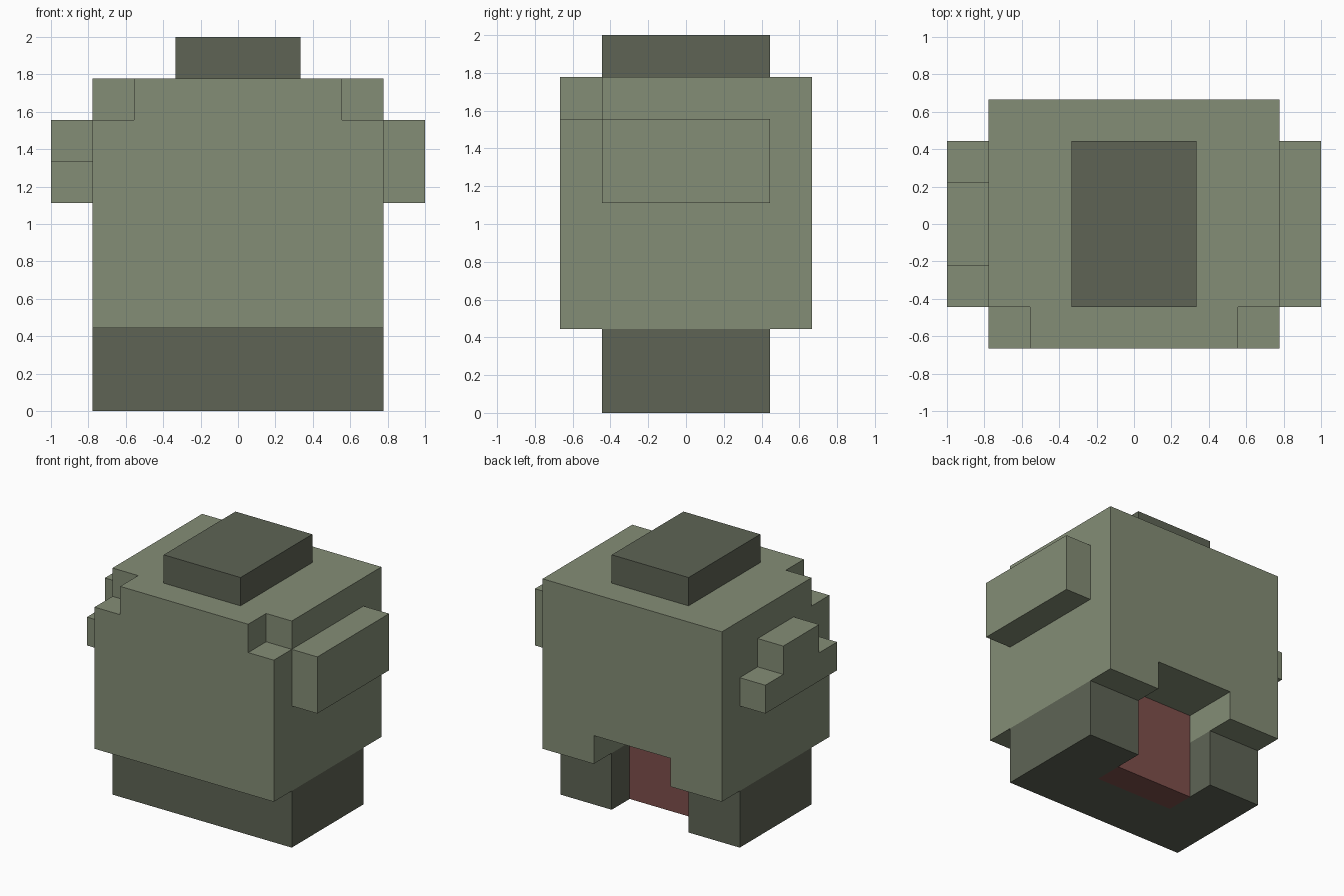
import bpy
import bmesh
from mathutils import Vector

if "Cube" in bpy.data.objects:
    bpy.data.objects.remove(bpy.data.objects["Cube"], do_unlink=True)

U = 2 / 9  # edge length of one block


def make_material(name, rgb):
    lin = [((c / 255 + 0.055) / 1.055) ** 2.4 for c in rgb] + [1.0]
    mat = bpy.data.materials.new(name)
    mat.use_nodes = True
    mat.diffuse_color = lin
    mat.node_tree.nodes["Principled BSDF"].inputs["Base Color"].default_value = lin
    return mat


SAGE = make_material("sage_green", (132, 141, 118))
OLIVE = make_material("dark_olive", (94, 100, 85))
RED = make_material("dull_red", (126, 79, 75))


def box(name, low, high, mat=None):
    """Axis-aligned box between two corners, measured in blocks."""
    low, high = Vector(low) * U, Vector(high) * U
    bm = bmesh.new()
    bmesh.ops.create_cube(bm, size=1)
    bmesh.ops.scale(bm, vec=high - low, verts=bm.verts)
    bmesh.ops.translate(bm, vec=(low + high) / 2, verts=bm.verts)
    mesh = bpy.data.meshes.new(name)
    bm.to_mesh(mesh)
    bm.free()
    if mat:
        mesh.materials.append(mat)
    obj = bpy.data.objects.new(name, mesh)
    bpy.context.collection.objects.link(obj)
    return obj


def cut(obj, low, high):
    """Remove a box-shaped notch and bake the result."""
    cutter = box("cutter", low, high)
    cutter.hide_render = True
    mod = obj.modifiers.new("notch", 'BOOLEAN')
    mod.operation = 'DIFFERENCE'
    mod.solver = 'EXACT'
    mod.object = cutter
    bpy.context.view_layer.objects.active = obj
    bpy.ops.object.modifier_apply(modifier=mod.name)
    bpy.data.objects.remove(cutter, do_unlink=True)


# Main body with notched front top corners and a rear opening
body = box("body", (-3.5, -3, 2), (3.5, 3, 8), SAGE)
for x0, x1 in ((-4, -2.5), (2.5, 4)):
    cut(body, (x0, -4, 7), (x1, -2, 9))
cut(body, (-1.5, 0, 1), (1.5, 4, 3))

# Dark base, open at the rear
base = box("base", (-3.5, -2, 0), (3.5, 2, 2), OLIVE)
cut(base, (-1.5, 0, -1), (1.5, 3, 3))

# Red panel recessed in the rear opening
box("rear_panel", (-1.5, 0, 0), (1.5, 1, 3), RED)

# Raised block on top
box("top_block", (-1.5, -2, 8), (1.5, 2, 9), OLIVE)

# Left side is a plain block, right side is stepped
box("left_side_block", (3.5, -2, 5), (4.5, 2, 7), SAGE)
step = box("right_side_block", (-4.5, -2, 5), (-3.5, 2, 7), SAGE)
for y0, y1 in ((-3, -1), (1, 3)):
    cut(step, (-5, y0, 6), (-3, y1, 8))
